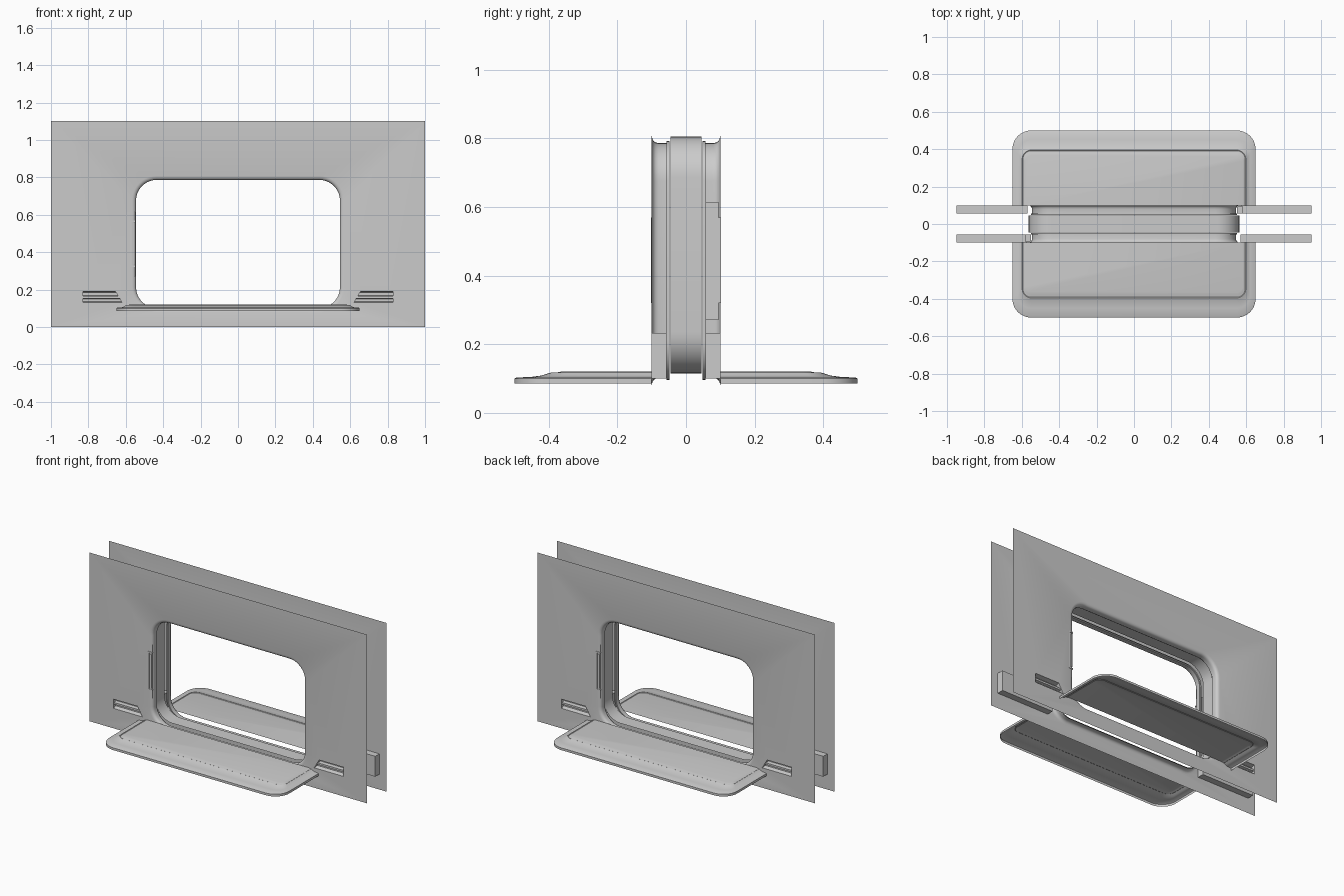
import bpy, bmesh, math
from mathutils import Vector

if "Cube" in bpy.data.objects:
    bpy.data.objects.remove(bpy.data.objects["Cube"])


def finish(name, bm, angle=35):
    bmesh.ops.remove_doubles(bm, verts=bm.verts, dist=1e-5)
    me = bpy.data.meshes.new(name)
    bm.to_mesh(me)
    bm.free()
    ob = bpy.data.objects.new(name, me)
    bpy.context.collection.objects.link(ob)
    bpy.ops.object.select_all(action='DESELECT')
    ob.select_set(True)
    bpy.context.view_layer.objects.active = ob
    bpy.ops.object.shade_smooth_by_angle(angle=math.radians(angle))
    return ob


def rounded(hx, z0, z1, r, y, n=10):
    # counter-clockwise rounded rectangle in the xz plane
    pts = []
    for cx, cz, a0 in ((hx - r, z0 + r, -90), (hx - r, z1 - r, 0),
                       (r - hx, z1 - r, 90), (r - hx, z0 + r, 180)):
        for i in range(n + 1):
            a = math.radians(a0 + 90 * i / n)
            pts.append((cx + r * math.cos(a), y, cz + r * math.sin(a)))
    return pts


def loft(bm, loops, closed=True, cap=False):
    rows = [[bm.verts.new(p) for p in lp] for lp in loops]
    n = len(rows[0])
    for a, b in zip(rows, rows[1:]):
        for i in range(n if closed else n - 1):
            j = (i + 1) % n
            bm.faces.new((a[i], a[j], b[j], b[i]))
    if cap:
        bm.faces.new(rows[-1])


def box(bm, lo, hi):
    lo, hi = Vector(lo), Vector(hi)
    res = bmesh.ops.create_cube(bm, size=1)
    for v in res['verts']:
        v.co = Vector([(lo[i] + hi[i]) / 2 + v.co[i] * (hi[i] - lo[i]) for i in range(3)])


def rotated_pair(front):
    # back of the wall is the front turned half a circle
    back = front.copy()
    back.name = front.name.replace("front", "back")
    back.rotation_euler = (0, 0, math.pi)
    bpy.context.collection.objects.link(back)


def opening(o, y):
    return rounded(0.545 + o, 0.102 - o, 0.786 + o, 0.11 + o, y)


Y = -0.1
POCKET = [(0.620, 0.13), (0.83, 0.13), (0.83, 0.19), (0.655, 0.19)]

# wall sheet with cut-outs for the opening and the two pockets
bm = bmesh.new()
outlines = [[(-1, Y, 0), (1, Y, 0), (1, Y, 1.1), (-1, Y, 1.1)], opening(0.022, Y)]
outlines += [[(s * x, Y, z) for x, z in POCKET] for s in (1, -1)]
for lp in outlines:
    vs = [bm.verts.new(p) for p in lp]
    for i in range(len(vs)):
        bm.edges.new((vs[i - 1], vs[i]))
bmesh.ops.triangle_fill(bm, use_beauty=True, use_dissolve=False,
                        edges=bm.edges[:], normal=(0, -1, 0))
# flared reveal and its small rear flange
loft(bm, [opening(o, y) for o, y in
          ((0.022, -0.1), (0.013, -0.098), (0.006, -0.094), (0.002, -0.088), (0, -0.08),
           (0, -0.057), (0.006, -0.057), (0.006, -0.048))])
rotated_pair(finish("front_wall", bm))

# stepped pocket liners behind the wall
bm = bmesh.new()
steps = [(0.13, -0.1), (0.137, -0.075), (0.15, -0.075), (0.153, -0.092),
         (0.165, -0.092), (0.168, -0.068), (0.185, -0.068), (0.19, -0.1)]
for s in (1, -1):
    inner, outer = [], []
    for z, y in steps:
        inner.append((s * (0.62 + 0.035 * (z - 0.13) / 0.06), y, z))
        outer.append((s * 0.83, y, z))
    loft(bm, [inner, outer][::-s], closed=False)
    bm.faces.new([bm.verts.new(p) for p in inner[::s]])
    bm.faces.new([bm.verts.new(p) for p in outer[::-s]])
rotated_pair(finish("front_pocket_liners", bm, 20))

# housings on the hidden side of the wall, front side left open
bm = bmesh.new()
for s in (1, -1):
    xs = sorted((s * 0.57, s * 0.95))
    box(bm, (xs[0], Y, 0.1), (xs[1], -0.057, 0.233))
bm.normal_update()
bmesh.ops.delete(bm, geom=[f for f in bm.faces if f.normal.y < -0.9], context='FACES')
rotated_pair(finish("front_pocket_housings", bm, 20))

# pull handle set in the side of the opening
bm = bmesh.new()
box(bm, (-0.58, -0.095, 0.27), (-0.55, -0.057, 0.615))
box(bm, (-0.578, -0.102, 0.32), (-0.570, -0.09, 0.57))
box(bm, (-0.560, -0.102, 0.335), (-0.553, -0.09, 0.555))
for z in (0.32, 0.562):
    box(bm, (-0.570, -0.102, z), (-0.547, -0.09, z + 0.008))
rotated_pair(finish("front_side_handle", bm, 20))

# counter shelf: open-bottomed shell with a sloped rounded rim
bm = bmesh.new()
loops = []
for dx, dy, z in ((0, 0, 0.085), (0, 0, 0.100), (0.004, 0.006, 0.103), (0.028, 0.05, 0.105),
                  (0.040, 0.08, 0.109), (0.048, 0.098, 0.115), (0.052, 0.105, 0.117),
                  (0.056, 0.109, 0.115), (0.064, 0.125, 0.118), (0.07, 0.135, 0.120)):
    hx, yf = 0.65 - dx, -0.5 + dy
    r = 0.1 - dx
    pts = [(-hx, Y, z)]
    for cx, a0 in ((r - hx, 180), (hx - r, 270)):
        for i in range(11):
            a = math.radians(a0 + 9 * i)
            pts.append((cx + r * math.cos(a), yf + r + r * math.sin(a), z))
    pts.append((hx, Y, z))
    loops.append(pts)
loft(bm, loops, closed=False, cap=True)
rotated_pair(finish("front_shelf", bm))

# middle liner between the two walls
bm = bmesh.new()
loft(bm, [rounded(0.563, 0.115, 0.805, 0.12, y) for y in (-0.045, 0.045)])
finish("middle_liner", bm)
